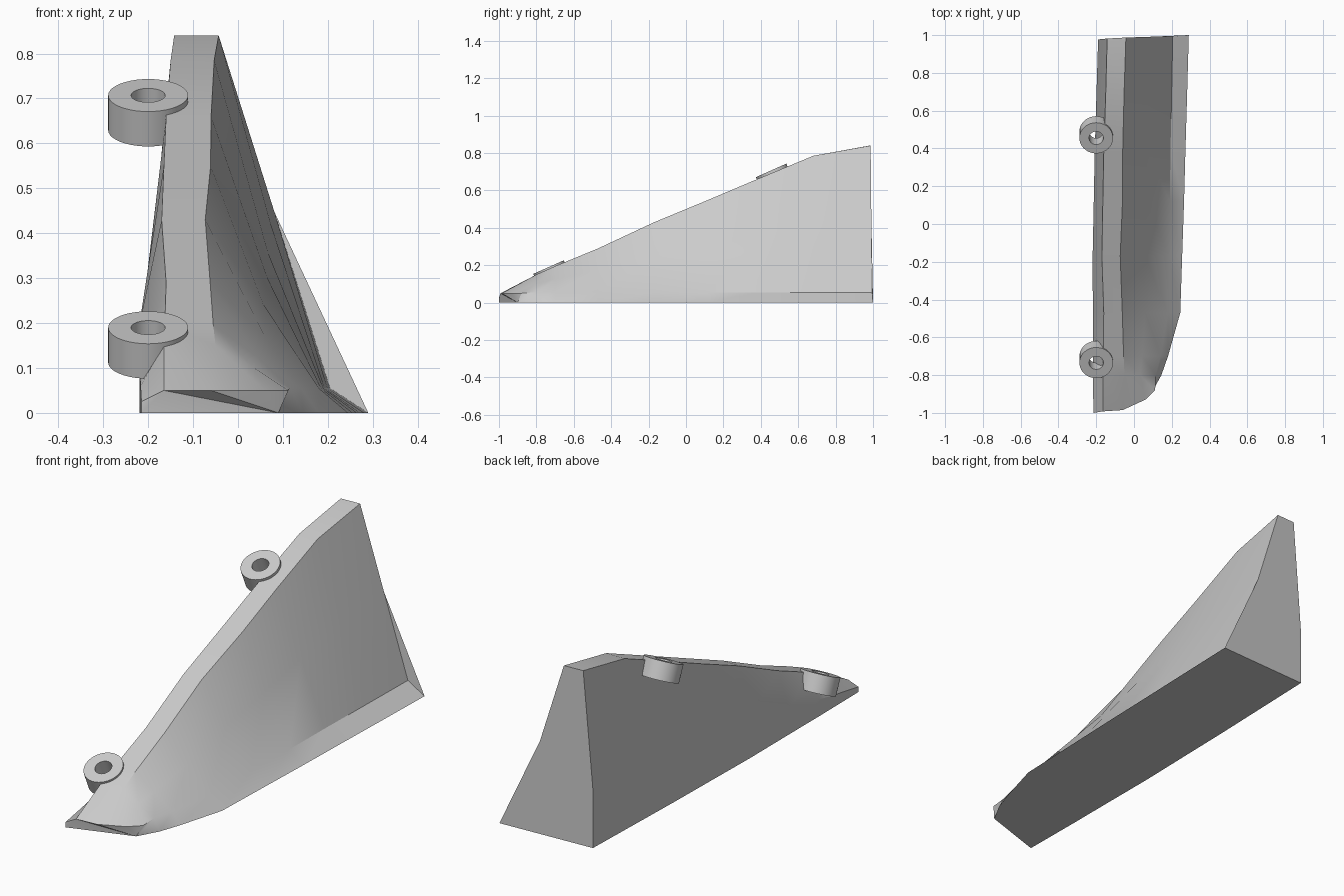
import bpy, bmesh, math
from mathutils import Vector, Matrix

if "Cube" in bpy.data.objects:
    bpy.data.objects.remove(bpy.data.objects["Cube"])

grey = bpy.data.materials.new("plain grey")
grey.diffuse_color = (0.6, 0.6, 0.6, 1)
grey.use_nodes = True
grey.node_tree.nodes["Principled BSDF"].inputs["Base Color"].default_value = grey.diffuse_color


def finish(bm, name, angle):
    bmesh.ops.recalc_face_normals(bm, faces=bm.faces)
    mesh = bpy.data.meshes.new(name)
    bm.to_mesh(mesh)
    bm.free()
    mesh.materials.append(grey)
    ob = bpy.data.objects.new(name, mesh)
    bpy.context.collection.objects.link(ob)
    bpy.ops.object.select_all(action='DESELECT')
    ob.select_set(True)
    bpy.context.view_layer.objects.active = ob
    bpy.ops.object.shade_smooth_by_angle(angle=math.radians(angle))
    return ob


# Fin stations: y, bottom left x, bottom right x, flange x, ridge right x,
# ridge left x, ridge z, left kink z
stations = [
    (-0.80, -0.217, 0.145, 0.115, -0.05, -0.165, 0.15, 0.06),
    (-0.70, -0.218, 0.18, 0.14, -0.055, -0.163, 0.195, 0.08),
    (-0.47, -0.218, 0.245, 0.18, -0.062, -0.160, 0.29, 0.12),
    (-0.17, -0.219, 0.255, 0.185, -0.073, -0.170, 0.43, 0.20),
    (0.12, -0.213, 0.265, 0.19, -0.061, -0.165, 0.55, 0.24),
    (0.38, -0.208, 0.272, 0.193, -0.060, -0.160, 0.66, 0.26),
    (0.68, -0.199, 0.281, 0.199, -0.053, -0.150, 0.785, 0.28),
]


def section(y, bl, br, fx, rr, rl, z, kink):
    flange, ridge = Vector((fx, y, 0.055)), Vector((rr, y, z))
    return [(bl, y, 0), (br, y, 0), flange, flange.lerp(ridge, 0.5),
            ridge, (rl, y, z), (bl, y, kink)]


# Overhanging nose lip, lofted stations, slightly skewed back end
nose = [(-0.215, -1, 0), (0.09, -0.9, 0), (0.112, -0.88, 0.05),
        (0.06, -0.93, 0.05), (-0.06, -0.985, 0.05),
        (-0.165, -0.992, 0.05), (-0.215, -1, 0.025)]
back = [(-0.19, 0.977, 0), (0.29, 1, 0), (0.205, 0.995, 0.055),
        (0.081, 0.991, 0.4475), (-0.043, 0.987, 0.84),
        (-0.142, 0.982, 0.84), (-0.19, 0.977, 0.28)]
sections = [nose] + [section(*s) for s in stations] + [back]

bm = bmesh.new()
rings = [[bm.verts.new(p) for p in s] for s in sections]
for a, b in zip(rings, rings[1:]):
    for i in range(7):
        j = (i + 1) % 7
        bm.faces.new((a[i], a[j], b[j], b[i]))
bm.faces.new(rings[0])
bm.faces.new(rings[-1])
bmesh.ops.triangulate(bm, faces=[f for f in bm.faces if len(f.verts) > 4])
finish(bm, "fin_body", 25)


# Tilted mounting collars with through holes
def collar(name, centre, outer=0.089, inner=0.038, height=0.085, n=40):
    bm = bmesh.new()
    loops = []
    for r, z in ((outer, 0), (outer, -height), (inner, -height), (inner, 0)):
        loops.append([bm.verts.new((r * math.cos(2 * math.pi * k / n),
                                    r * math.sin(2 * math.pi * k / n), z))
                      for k in range(n)])
    for a, b in zip(loops, loops[1:] + loops[:1]):
        for k in range(n):
            m = (k + 1) % n
            bm.faces.new((a[k], a[m], b[m], b[k]))
    tilt = Matrix.Rotation(math.radians(24), 4, 'X')
    bmesh.ops.transform(bm, matrix=Matrix.Translation(centre) @ tilt, verts=bm.verts)
    finish(bm, name, 30)


collar("front_collar", (-0.2, -0.735, 0.19))
collar("rear_collar", (-0.2, 0.455, 0.707))
